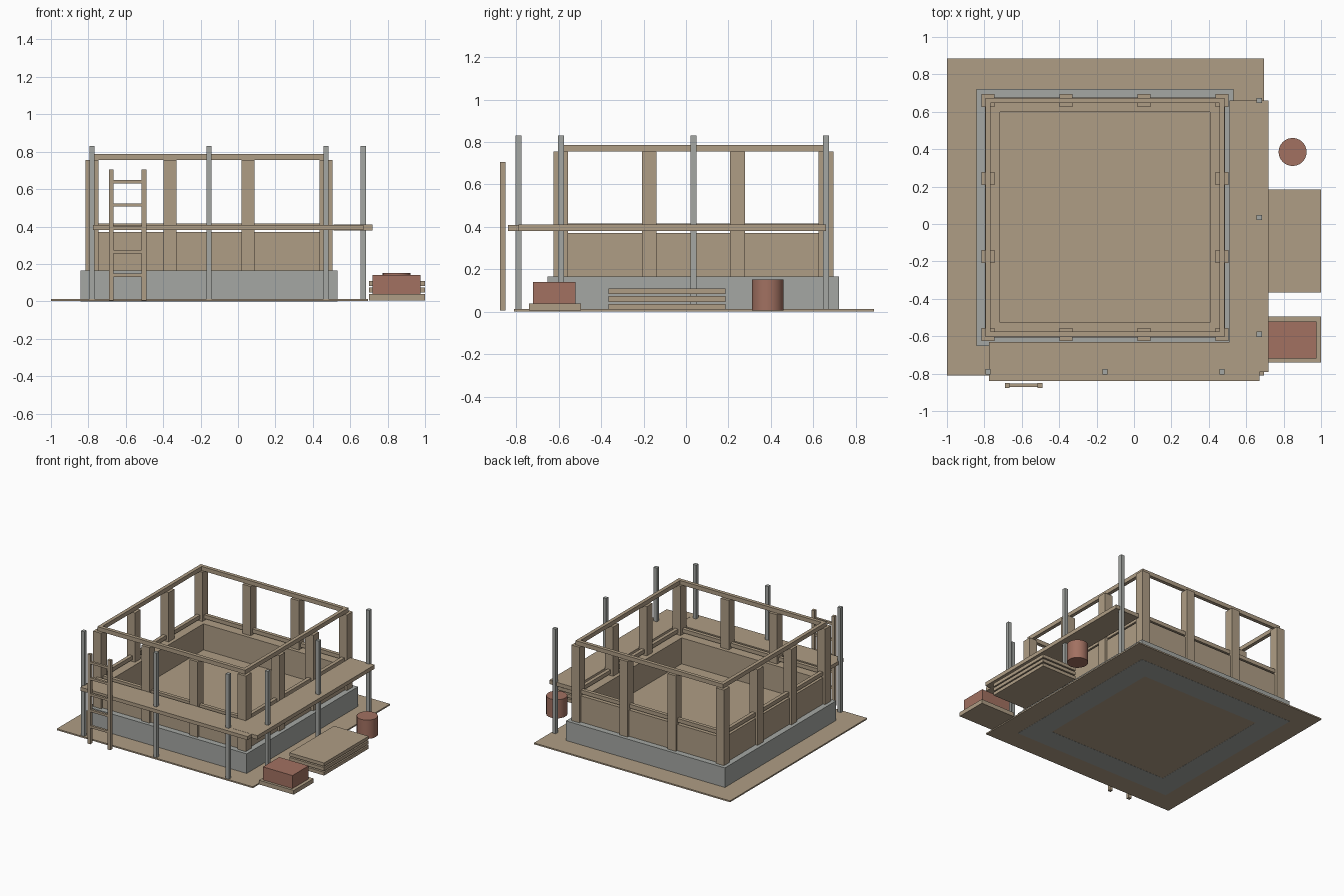
import bpy
import bmesh

if "Cube" in bpy.data.objects:
    bpy.data.objects.remove(bpy.data.objects["Cube"])


def material(name, rgb):
    m = bpy.data.materials.new(name)
    m.use_nodes = True
    m.diffuse_color = (*rgb, 1)
    m.node_tree.nodes["Principled BSDF"].inputs["Base Color"].default_value = (*rgb, 1)
    return m


WOOD = material("timber brown", (0.43, 0.34, 0.235))
STONE = material("concrete grey", (0.375, 0.39, 0.37))
CLAY = material("clay red", (0.36, 0.165, 0.12))


def finish(name, bm, mat):
    bmesh.ops.recalc_face_normals(bm, faces=bm.faces)
    mesh = bpy.data.meshes.new(name)
    bm.to_mesh(mesh)
    bm.free()
    mesh.materials.append(mat)
    obj = bpy.data.objects.new(name, mesh)
    bpy.context.collection.objects.link(obj)
    return obj


def box(name, x, y, z, mat):
    """Box given as (low, high) spans on each axis."""
    bm = bmesh.new()
    bmesh.ops.create_cube(bm, size=1)
    for v in bm.verts:
        for i, (low, high) in enumerate((x, y, z)):
            v.co[i] = low if v.co[i] < 0 else high
    return finish(name, bm, mat)


def span(centre, size):
    return (centre - size / 2, centre + size / 2)


# Frame of the building: centre and half width to the post centres
CX, CY, HALF = -0.155, 0.035, 0.625


def ring(name, outer, inner, z, mat):
    """Square ring around the building centre."""
    bm = bmesh.new()
    corners = ((-1, -1), (1, -1), (1, 1), (-1, 1))
    o, i = [[bm.verts.new((CX + a * h, CY + b * h, z[0])) for a, b in corners]
            for h in (outer, inner)]
    faces = [bm.faces.new((o[k], o[(k + 1) % 4], i[(k + 1) % 4], i[k])) for k in range(4)]
    top = bmesh.ops.extrude_face_region(bm, geom=faces, use_keep_orig=True)["geom"]
    for v in top:
        if isinstance(v, bmesh.types.BMVert):
            v.co.z = z[1]
    return finish(name, bm, mat)


# Ground, foundation and floor
box("ground_slab", (-1, 0.695), (-0.81, 0.885), (0.001, 0.012), WOOD)
ring("foundation", 0.687, 0.515, (0, 0.165), STONE)
box("floor", span(CX, 1.14), span(CY, 1.14), (0.13, 0.167), WOOD)

# Low walls, rails and top beams
ring("low_wall", HALF + 0.017, 0.5625, (0.16, 0.37), WOOD)
ring("middle_rail", HALF + 0.014, HALF - 0.014, (0.385, 0.415), WOOD)
ring("top_beam", HALF + 0.014, HALF - 0.014, (0.755, 0.787), WOOD)

# Timber posts around the edge
steps = (-1, -1 / 3, 1 / 3, 1)
for a in steps:
    for b in steps:
        if max(abs(a), abs(b)) == 1:
            box("wall_post", span(CX + a * HALF, 0.07), span(CY + b * HALF, 0.07),
                (0.16, 0.755), WOOD)

# Scaffold decks and poles
box("front_deck", (-0.775, 0.67), (-0.84, -0.63), (0.381, 0.409), WOOD)
box("side_deck", (0.51, 0.72), (-0.79, 0.66), (0.38, 0.41), WOOD)
for k in (-1, 0, 1):
    box("front_pole", span(CX + k * HALF, 0.028), span(-0.79, 0.028), (0.01, 0.83), STONE)
    box("side_pole", span(0.67, 0.028), span(CY + k * HALF, 0.028), (0.01, 0.83), STONE)

# Ladder
for x in (-0.677, -0.503):
    box("ladder_rail", span(x, 0.025), span(-0.863, 0.025), (0.005, 0.705), WOOD)
for k in range(5):
    box("ladder_rung", (-0.677, -0.503), span(-0.863, 0.018), span(0.14 + k * 0.125, 0.018), WOOD)

# Plank stack
for k in range(3):
    z = 0.011 + k * 0.036
    box("plank_layer", (0.7, 1), (-0.365, 0.185), (z, z + 0.026), WOOD)

# Brick pile on its pallet
box("pallet", (0.7, 1), (-0.74, -0.495), (0.005, 0.038), WOOD)
box("brick_pile", (0.72, 0.975), (-0.72, -0.52), (0.038, 0.14), CLAY)

# Barrel
bpy.ops.mesh.primitive_cylinder_add(vertices=24, radius=0.075, depth=0.146,
                                    location=(0.848, 0.385, 0.079))
barrel = bpy.context.object
barrel.name = "barrel"
barrel.data.materials.append(CLAY)
bpy.ops.object.shade_smooth_by_angle()
